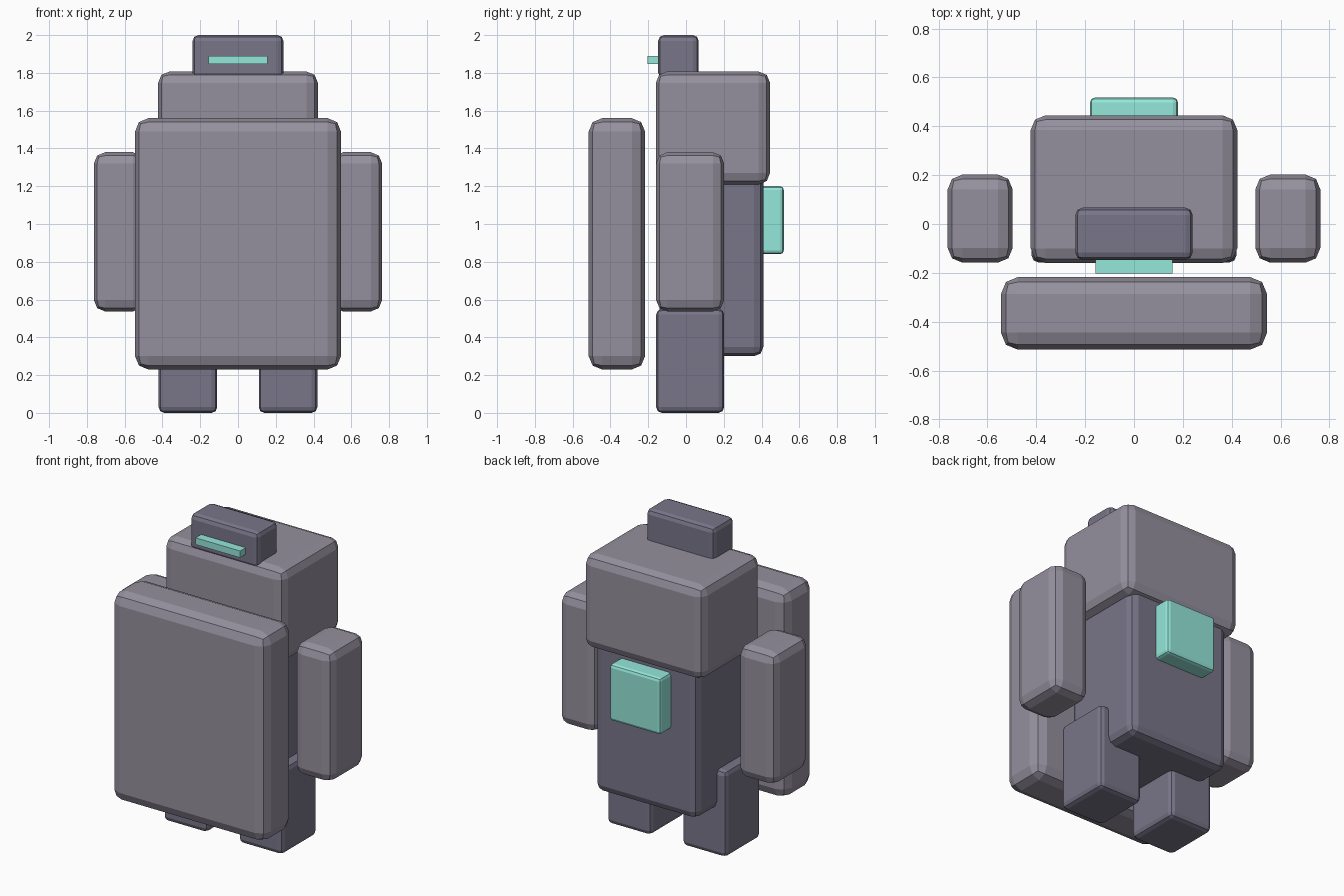
import bpy, bmesh
from mathutils import Vector

if "Cube" in bpy.data.objects:
    bpy.data.objects.remove(bpy.data.objects["Cube"])


def material(name, rgb):
    m = bpy.data.materials.new(name)
    m.diffuse_color = (*rgb, 1)
    m.use_nodes = True
    m.node_tree.nodes["Principled BSDF"].inputs["Base Color"].default_value = m.diffuse_color
    return m


ARMOUR = material("armour", (0.30, 0.28, 0.34))
FRAME = material("frame", (0.19, 0.18, 0.25))
GLOW = material("glow", (0.30, 0.80, 0.70))


def block(name, lo, hi, bevel, mat):
    """Box between two corners with two-segment bevelled edges."""
    lo, hi = Vector(lo), Vector(hi)
    mid = (lo + hi) / 2
    bm = bmesh.new()
    bmesh.ops.create_cube(bm, size=1)
    bmesh.ops.scale(bm, vec=hi - lo, verts=bm.verts)
    if bevel:
        bmesh.ops.bevel(bm, geom=bm.edges[:], offset=bevel, segments=2,
                        profile=0.5, affect='EDGES')
    me = bpy.data.meshes.new(name)
    bm.to_mesh(me)
    bm.free()
    me.materials.append(mat)
    ob = bpy.data.objects.new(name, me)
    ob.location = mid
    bpy.context.collection.objects.link(ob)
    return ob


# Body core and upper armour
block("torso", (-0.36, -0.14, 0.30), (0.36, 0.41, 1.30), 0.05, FRAME)
block("chest", (-0.423, -0.16, 1.21), (0.423, 0.445, 1.807), 0.06, ARMOUR)

# Head with glowing visor
block("head", (-0.24, -0.147, 1.77), (0.24, 0.067, 2.0), 0.03, FRAME)
block("visor", (-0.157, -0.203, 1.847), (0.157, -0.13, 1.89), 0, GLOW)

# Power pack on the back
block("back_pack", (-0.18, 0.38, 0.84), (0.18, 0.518, 1.20), 0.02, GLOW)

# Large shield held in front
block("shield", (-0.545, -0.515, 0.23), (0.545, -0.217, 1.56), 0.07, ARMOUR)

# Arms and legs, mirrored
for side, s in (("left", -1), ("right", 1)):
    for part, x0, x1, z0, z1, bev, mat in (
            ("arm", 0.497, 0.763, 0.537, 1.38, 0.06, ARMOUR),
            ("leg", 0.11, 0.42, 0.0, 0.55, 0.03, FRAME)):
        a, b = sorted((s * x0, s * x1))
        block(f"{side}_{part}", (a, -0.158, z0), (b, 0.202, z1), bev, mat)
